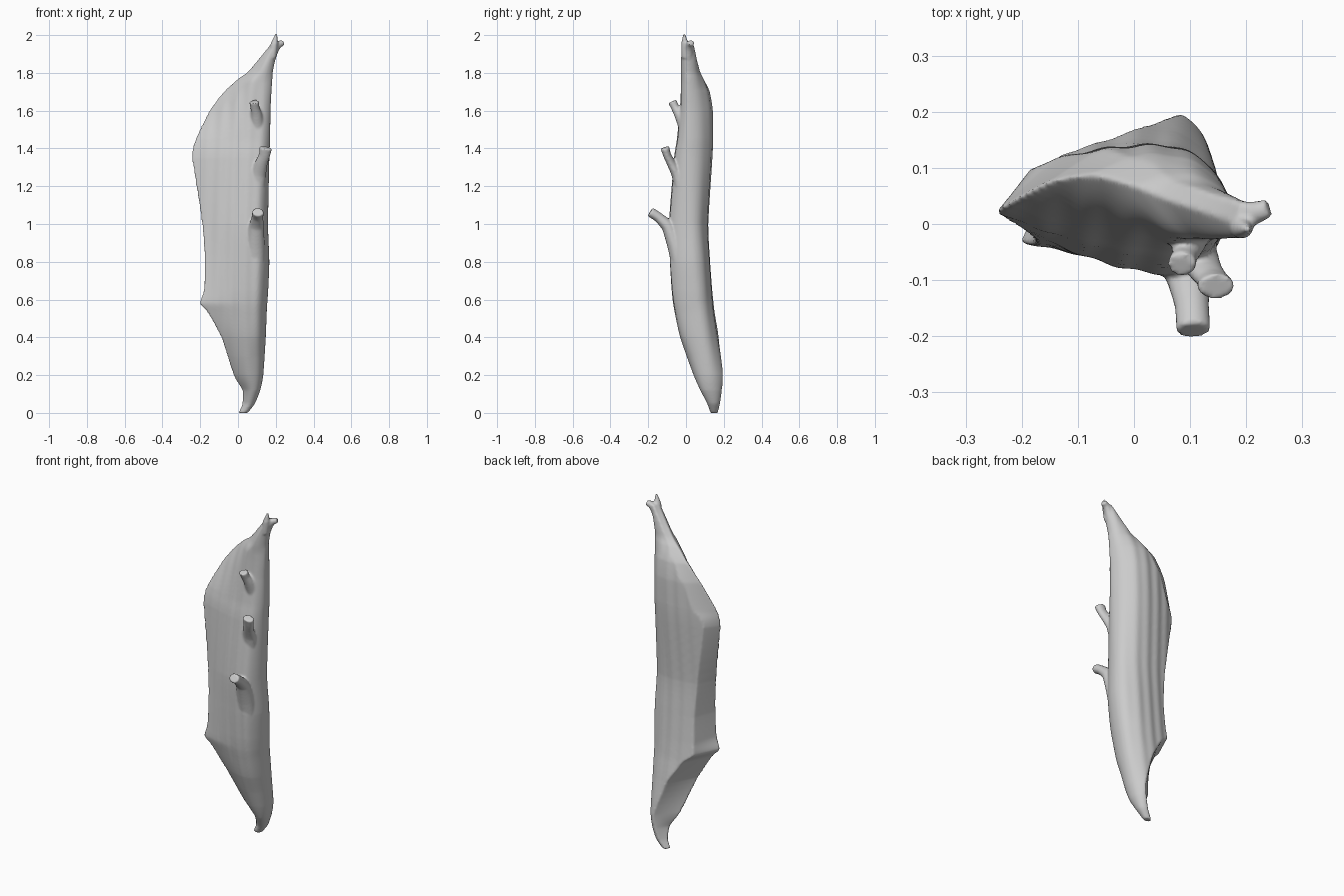
import bpy, bmesh, math
from mathutils import Vector

# Bark slab sections: z, left x, right x, left-tip y, front y, right y, back y, cut-face depth
ROWS = [
    (0.00, 0.000, 0.052, 0.142, 0.130, 0.150, 0.168, 0.02),
    (0.05, 0.022, 0.090, 0.140, 0.112, 0.145, 0.181, 0.03),
    (0.12, 0.022, 0.118, 0.120, 0.075, 0.130, 0.191, 0.05),
    (0.20, -0.025, 0.134, 0.090, 0.040, 0.120, 0.202, 0.11),
    (0.40, -0.090, 0.147, 0.010, -0.030, 0.085, 0.172, 0.10),
    (0.53, -0.160, 0.152, -0.024, -0.058, 0.065, 0.150, 0.09),
    (0.58, -0.203, 0.155, -0.033, -0.067, 0.055, 0.144, 0.08),
    (0.65, -0.182, 0.160, -0.035, -0.075, 0.050, 0.137, 0.06),
    (0.80, -0.176, 0.166, -0.030, -0.085, 0.035, 0.126, 0.06),
    (1.00, -0.190, 0.159, -0.015, -0.090, 0.025, 0.116, 0.06),
    (1.35, -0.244, 0.166, 0.020, -0.062, 0.020, 0.138, 0.09),
    (1.45, -0.227, 0.170, 0.035, -0.047, 0.020, 0.142, 0.12),
    (1.60, -0.153, 0.172, 0.075, -0.032, 0.015, 0.140, 0.10),
    (1.70, -0.078, 0.177, 0.088, -0.028, 0.010, 0.124, 0.08),
    (1.77, 0.000, 0.182, 0.068, -0.027, 0.010, 0.092, 0.05),
    (1.81, 0.055, 0.185, 0.045, -0.027, 0.010, 0.072, 0.03),
    (1.96, 0.180, 0.216, 0.002, -0.025, 0.012, 0.038, 0.01),
]
N = 96


def catmull(a, b, c, d, t):
    return 0.5 * (2 * b + (c - a) * t + (2 * a - 5 * b + 4 * c - d) * t * t
                  + (3 * b - a - 3 * c + d) * t ** 3)


def resample(rows, steps):
    # half smooth, half straight, so uneven spacing does not overshoot
    out = []
    for i in range(len(rows) - 1):
        p = [rows[max(0, min(len(rows) - 1, i + k))] for k in (-1, 0, 1, 2)]
        for s in range(steps):
            t = s / steps
            out.append([0.5 * catmull(*(q[j] for q in p), t)
                        + 0.5 * (p[1][j] + (p[2][j] - p[1][j]) * t)
                        for j in range(len(rows[0]))])
    return out + [list(rows[-1])]


def skin(name, rings):
    bm = bmesh.new()
    vs = [[bm.verts.new(p) for p in r] for r in rings]
    n = len(vs[0])
    for a, b in zip(vs, vs[1:]):
        for i in range(n):
            j = (i + 1) % n
            bm.faces.new((a[i], a[j], b[j], b[i]))
    bm.faces.new(vs[0][::-1])
    bm.faces.new(vs[-1])
    bmesh.ops.recalc_face_normals(bm, faces=bm.faces)
    me = bpy.data.meshes.new(name)
    bm.to_mesh(me)
    bm.free()
    ob = bpy.data.objects.new(name, me)
    bpy.context.collection.objects.link(ob)
    return ob


def slab_ring(row):
    z, xl, xr, yl, yf, yr, yb, cut = row
    w = xr - xl
    xp = xr - min(0.08, 0.4 * w)      # crest of the front
    xq = xr - min(0.13, 0.55 * w)     # crest of the back
    ring = []
    for i in range(N):
        a = 2 * math.pi * i / N
        s = math.sin(a)
        x = xl + w * (1 + math.cos(a)) / 2
        groove = 0.0025 * math.sin(85 * x + 1.5 * math.sin(2.3 * z)) * abs(s) * min(1, w / 0.3)
        if s >= 0:                    # back: round right side, flat sheet, slanted cut on the left
            if x > xq:
                y = yr + (yb - yr) * math.sqrt(max(0, 1 - ((x - xq) / (xr - xq)) ** 2))
            else:
                y = yb - 0.8 * (xq - x) ** 2
            y = min(y + groove, yl + (yb - yl) * (x - xl) / cut)
        else:                         # front: gentle swell toward the right
            if x > xp:
                y = yr + (yf - yr) * math.sqrt(max(0, 1 - ((x - xp) / (xr - xp)) ** 2))
            else:
                y = yl + (yf - yl) * math.sin(math.pi / 2 * (x - xl) / (xp - xl))
            y += groove
        ring.append((x, y, z))
    return ring


def stub(name, pts, squash=1.0, sides=20):
    path = resample(pts, 5)
    rings = []
    for i, (x, y, z, r) in enumerate(path):
        t = (Vector(path[min(i + 1, len(path) - 1)][:3])
             - Vector(path[max(i - 1, 0)][:3])).normalized()
        side = Vector((0, 1, 0)).cross(t).normalized()
        up = t.cross(side)
        rings.append([Vector((x, y, z))
                      + side * r * math.cos(2 * math.pi * k / sides)
                      + up * r * squash * math.sin(2 * math.pi * k / sides)
                      for k in range(sides)])
    return skin(name, rings)


# Main slab
slab = skin("bark_slab", [slab_ring(r) for r in resample(ROWS, 6)])

# Broken branch stubs on the front, flaring into the slab
parts = [
    stub("lower_stub", [(0.092, -0.025, 0.74, 0.050), (0.092, -0.055, 0.88, 0.050),
                        (0.097, -0.095, 0.985, 0.040), (0.103, -0.145, 1.035, 0.031),
                        (0.106, -0.190, 1.064, 0.031)], 0.85),
    stub("middle_stub", [(0.095, -0.025, 1.14, 0.042), (0.108, -0.048, 1.26, 0.040),
                         (0.125, -0.080, 1.325, 0.033), (0.140, -0.100, 1.365, 0.030),
                         (0.147, -0.112, 1.404, 0.034)], 0.7),
    stub("upper_stub", [(0.103, 0.015, 1.41, 0.042), (0.102, -0.008, 1.52, 0.038),
                        (0.097, -0.036, 1.58, 0.030), (0.090, -0.057, 1.615, 0.024),
                        (0.085, -0.072, 1.648, 0.026)], 0.9),
    # Splintered fork at the top
    stub("top_spike", [(0.182, -0.004, 1.88, 0.020), (0.192, -0.006, 1.95, 0.020),
                       (0.204, -0.010, 2.008, 0.005)]),
    stub("top_fork", [(0.175, 0.012, 1.87, 0.022), (0.195, 0.015, 1.925, 0.022),
                      (0.215, 0.020, 1.95, 0.019), (0.240, 0.028, 1.960, 0.015)], 1.1),
]

# Fuse everything into one piece of wood
bpy.ops.object.select_all(action='DESELECT')
for ob in parts + [slab]:
    ob.select_set(True)
bpy.context.view_layer.objects.active = slab
bpy.ops.object.join()
remesh = slab.modifiers.new("fuse", 'REMESH')
remesh.mode = 'VOXEL'
remesh.voxel_size = 0.006
remesh.use_smooth_shade = True
soften = slab.modifiers.new("soften", 'SMOOTH')
soften.factor = 0.5
soften.iterations = 4
